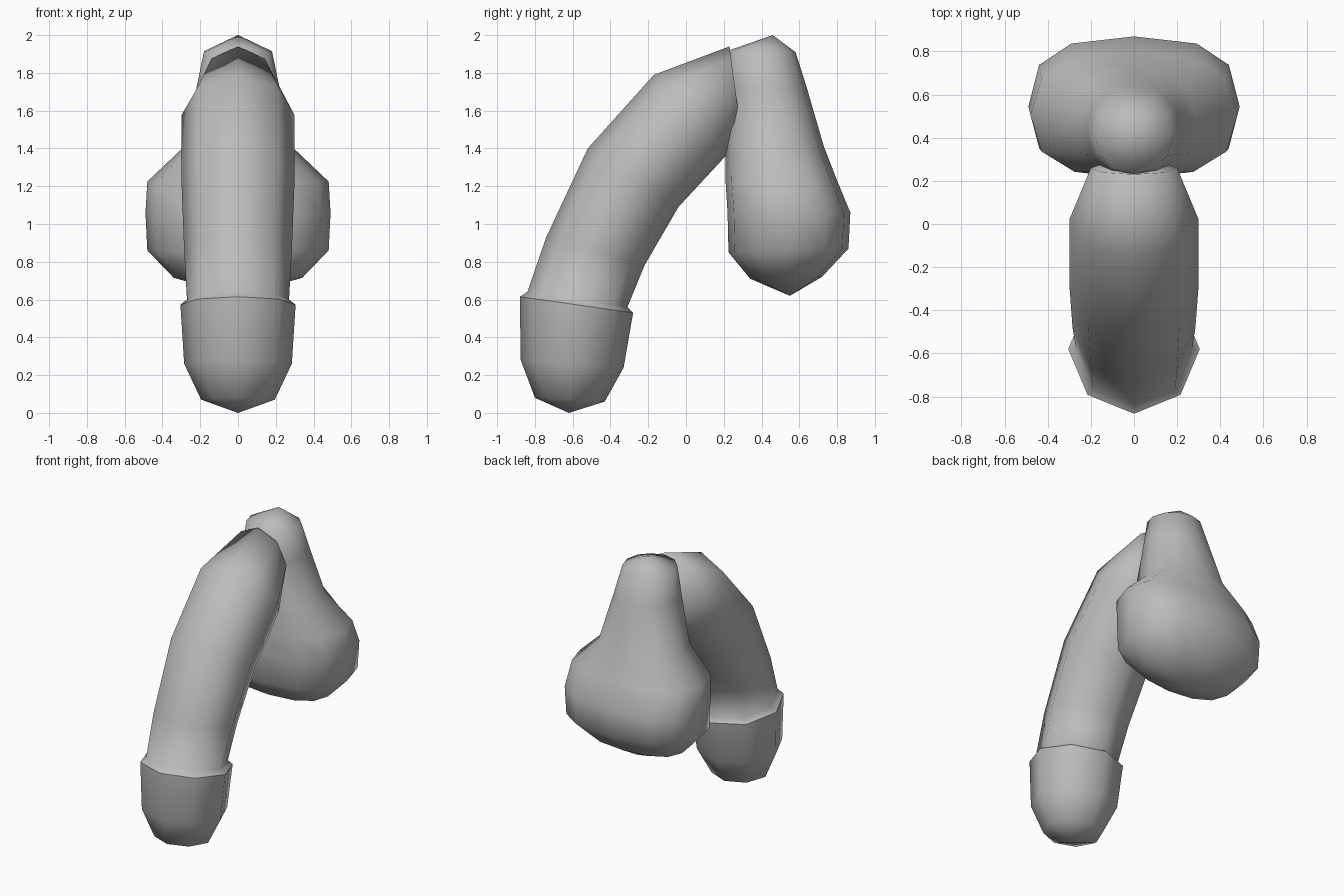
import bpy, bmesh
from math import cos, sin, tau, copysign
from mathutils import Vector

cube = bpy.data.objects.get("Cube")
if cube:
    bpy.data.objects.remove(cube)

grey = bpy.data.materials.new("plain grey")
grey.use_nodes = True
colour = (0.5, 0.5, 0.5, 1)
grey.diffuse_color = colour
grey.node_tree.nodes["Principled BSDF"].inputs["Base Color"].default_value = colour


def power(value, exponent):
    return copysign(abs(value) ** exponent, value)


def loft(name, rings, sides, start=None, end=None, sharp_ring=None):
    """Skin rings given as (front point, back point, half width, squareness)."""
    bm = bmesh.new()
    loops = []
    for front, back, width, square in rings:
        a, b = Vector((0, *front)), Vector((0, *back))
        mid, half = (a + b) / 2, (a - b) / 2
        loops.append([bm.verts.new(
            mid + half * power(cos(tau * i / sides), square)
            + Vector((width * power(sin(tau * i / sides), square), 0, 0)))
            for i in range(sides)])
    for low, high in zip(loops, loops[1:]):
        for i in range(sides):
            j = (i + 1) % sides
            bm.faces.new((low[i], low[j], high[j], high[i]))
    # Close the ends with a point or a flat cap
    for loop, tip in ((loops[0], start), (loops[-1], end)):
        if tip:
            point = bm.verts.new((0, *tip))
            for i in range(sides):
                bm.faces.new((loop[i], loop[(i + 1) % sides], point))
        else:
            bm.faces.new(loop)
    bmesh.ops.recalc_face_normals(bm, faces=bm.faces)
    for face in bm.faces:
        face.smooth = True
    if sharp_ring is not None:
        rim = set(loops[sharp_ring])
        for edge in bm.edges:
            edge.smooth = not rim.issuperset(edge.verts)
    mesh = bpy.data.meshes.new(name)
    bm.to_mesh(mesh)
    bm.free()
    mesh.materials.append(grey)
    obj = bpy.data.objects.new(name, mesh)
    bpy.context.collection.objects.link(obj)
    return obj


# Curved shaft, flared rim and rounded end
loft("curved_shaft", [
    ((0.23, 1.94), (0.29, 1.50), 0.20, 1),
    ((-0.17, 1.79), (0.21, 1.36), 0.30, 1),
    ((-0.52, 1.40), (-0.04, 1.09), 0.30, 1),
    ((-0.74, 0.93), (-0.22, 0.78), 0.285, 1),
    ((-0.84, 0.64), (-0.31, 0.56), 0.27, 1),
    ((-0.88, 0.615), (-0.28, 0.53), 0.305, 1),
    ((-0.875, 0.28), (-0.33, 0.24), 0.285, 1),
    ((-0.80, 0.08), (-0.43, 0.06), 0.195, 1),
], 8, end=(-0.62, 0.0), sharp_ring=5)

# Hanging pouch with a narrow neck
loft("hanging_pouch", [
    ((0.23, 1.92), (0.58, 1.91), 0.18, 1),
    ((0.22, 1.72), (0.64, 1.72), 0.22, 0.95),
    ((0.21, 1.40), (0.73, 1.41), 0.29, 0.85),
    ((0.21, 1.22), (0.80, 1.23), 0.48, 0.8),
    ((0.22, 1.06), (0.87, 1.06), 0.49, 0.75),
    ((0.225, 0.85), (0.86, 0.87), 0.48, 0.75),
    ((0.34, 0.71), (0.72, 0.72), 0.34, 0.85),
], 12, start=(0.46, 2.0), end=(0.55, 0.62))
